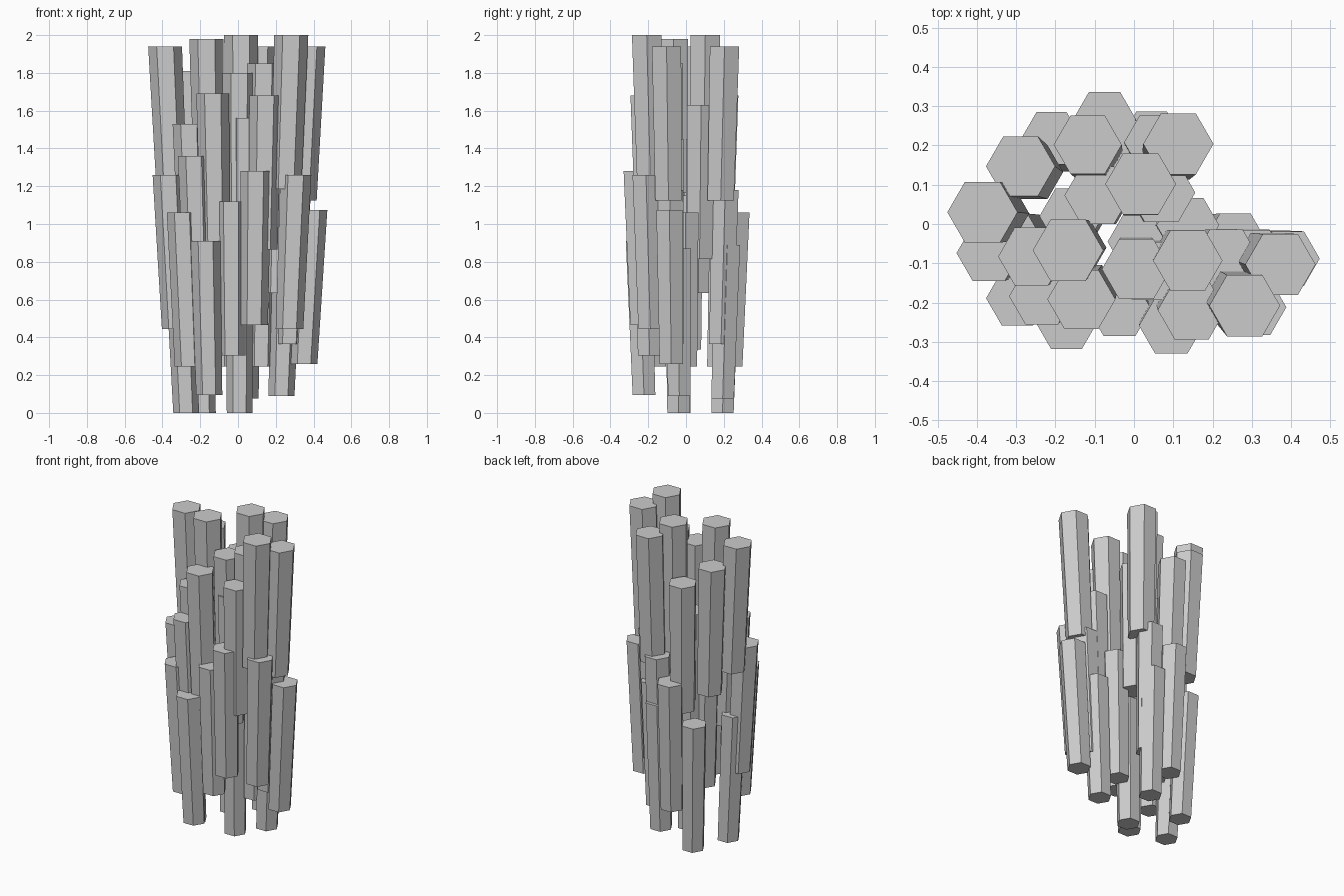
import bpy
from math import cos, sin, pi

LENGTH = 0.815          # every column is about this long
SPREAD = 0.16           # the whole cluster widens with height
BASE_R = 0.0683         # column radius at ground level

# Columns: top centre x, y and top height, grouped by tier
UPPER = [
    (-.386, .030, 1.94), (-.289, .147, 1.81), (-.118, .202, 1.68),
    (.017, .102, 2.00), (.113, .204, 1.94), (-.168, -.067, 1.98),
    (.137, -.093, 1.85), (.282, -.208, 2.00), (.373, -.103, 1.94),
    (.006, -.115, 1.80), (-.134, -.192, 1.69), (.147, -.219, 1.68),
    (.070, .080, 1.63), (.038, -.120, 1.56), (-.261, -.083, 1.53),
]
MIDDLE = [
    (-.093, .073, 1.45), (.235, -.087, 1.45), (-.235, -.184, 1.36),
    (.095, -.259, 1.28), (-.370, -.074, 1.26), (.306, -.212, 1.26),
    (.056, .208, 1.18), (.305, -.085, 1.18), (-.037, -.216, 1.12),
    (-.160, .020, 1.15),
]
LOWER = [
    (.393, -.088, 1.075), (-.297, -.189, 1.06), (-.075, .267, 1.06),
    (.000, .195, 1.06), (.137, -.003, 1.06), (-.172, -.251, .91),
    (.045, .219, .89), (.258, -.040, .87), (-.210, .218, .81),
    (-.310, -.040, .81), (.010, -.045, .81),
]


def scale_at(z):
    return 1 + SPREAD * z


def hex_column(name, x, y, top):
    """Six-sided prism leaning and widening away from the cluster axis."""
    bottom = max(0.0, top - LENGTH)
    if .85 < top < .88:
        bottom = .09
    bx, by = x / scale_at(top), y / scale_at(top)
    verts = []
    for z in (bottom, top):
        s = scale_at(z)
        verts += [((bx + BASE_R * cos(i * pi / 3)) * s,
                   (by + BASE_R * sin(i * pi / 3)) * s, z) for i in range(6)]
    faces = [(i, (i + 1) % 6, (i + 1) % 6 + 6, i + 6) for i in range(6)]
    faces += [tuple(range(5, -1, -1)), tuple(range(6, 12))]
    mesh = bpy.data.meshes.new(name)
    mesh.from_pydata(verts, [], faces)
    mesh.update()
    obj = bpy.data.objects.new(name, mesh)
    bpy.context.collection.objects.link(obj)


# Build the three tiers of rock columns
for tier, columns in (("upper", UPPER), ("middle", MIDDLE), ("lower", LOWER)):
    for n, (x, y, top) in enumerate(columns, 1):
        hex_column(f"{tier}_column_{n:02d}", x, y, top)
